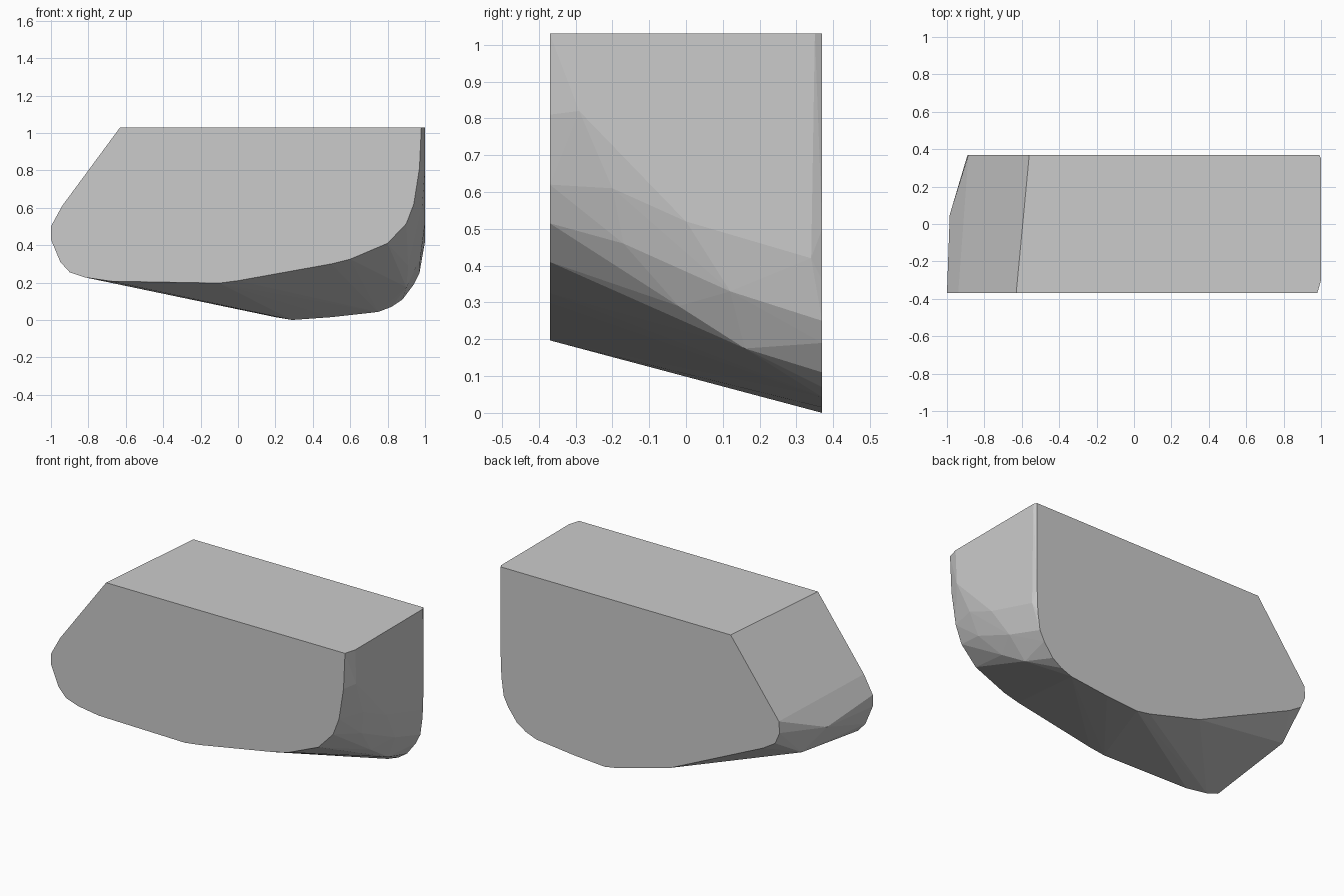
import bpy, bmesh

HALF = 0.37

# Front and back outlines as (x, z)
front = [(-0.63, 1.03), (-0.94, 0.61), (-1, 0.5), (-1, 0.43), (-0.95, 0.31),
         (-0.9, 0.255), (-0.82, 0.228), (-0.68, 0.207), (-0.1, 0.197), (0, 0.21),
         (0.5, 0.3), (0.6, 0.325), (0.8, 0.41), (0.9, 0.515), (0.94, 0.62),
         (0.97, 0.81), (0.98, 1.03)]
back = [(-0.56, 1.03), (-0.885, 0.59), (-0.89, 0.52), (-0.86, 0.45), (-0.78, 0.4),
        (-0.15, 0.11), (0.2, 0.015), (0.29, 0.0), (0.5, 0.015), (0.75, 0.043),
        (0.82, 0.07), (0.88, 0.11), (0.94, 0.19), (0.97, 0.25), (0.985, 0.36),
        (0.99, 0.5), (0.99, 1.03)]

# Points where the rounded ends bulge out between the outlines
bulge = [(-0.985, 0.05, 0.46), (-0.9, 0.17, 0.33),
         (1, -0.3, 1.03), (1, -0.29, 0.82), (0.985, -0.2, 0.61), (1, 0.0, 0.52),
         (1, 0.34, 0.42), (1, 0.35, 1.03), (0.95, -0.17, 0.46),
         (0.91, -0.02, 0.29), (0.9, 0.16, 0.175), (0.975, 0.12, 0.33)]

points = [(x, -HALF, z) for x, z in front] + [(x, HALF, z) for x, z in back] + bulge

# Skewed hull block wrapped around both outlines
bm = bmesh.new()
for p in points:
    bm.verts.new(p)
hull = bmesh.ops.convex_hull(bm, input=bm.verts[:])
loose = [v for v in bm.verts if not v.link_faces]
bmesh.ops.delete(bm, geom=loose, context='VERTS')
bmesh.ops.dissolve_limit(bm, angle_limit=0.005, verts=bm.verts[:], edges=bm.edges[:])
bmesh.ops.recalc_face_normals(bm, faces=bm.faces[:])

mesh = bpy.data.meshes.new("rounded_block")
bm.to_mesh(mesh)
bm.free()
block = bpy.data.objects.new("rounded_block", mesh)
bpy.context.collection.objects.link(block)
